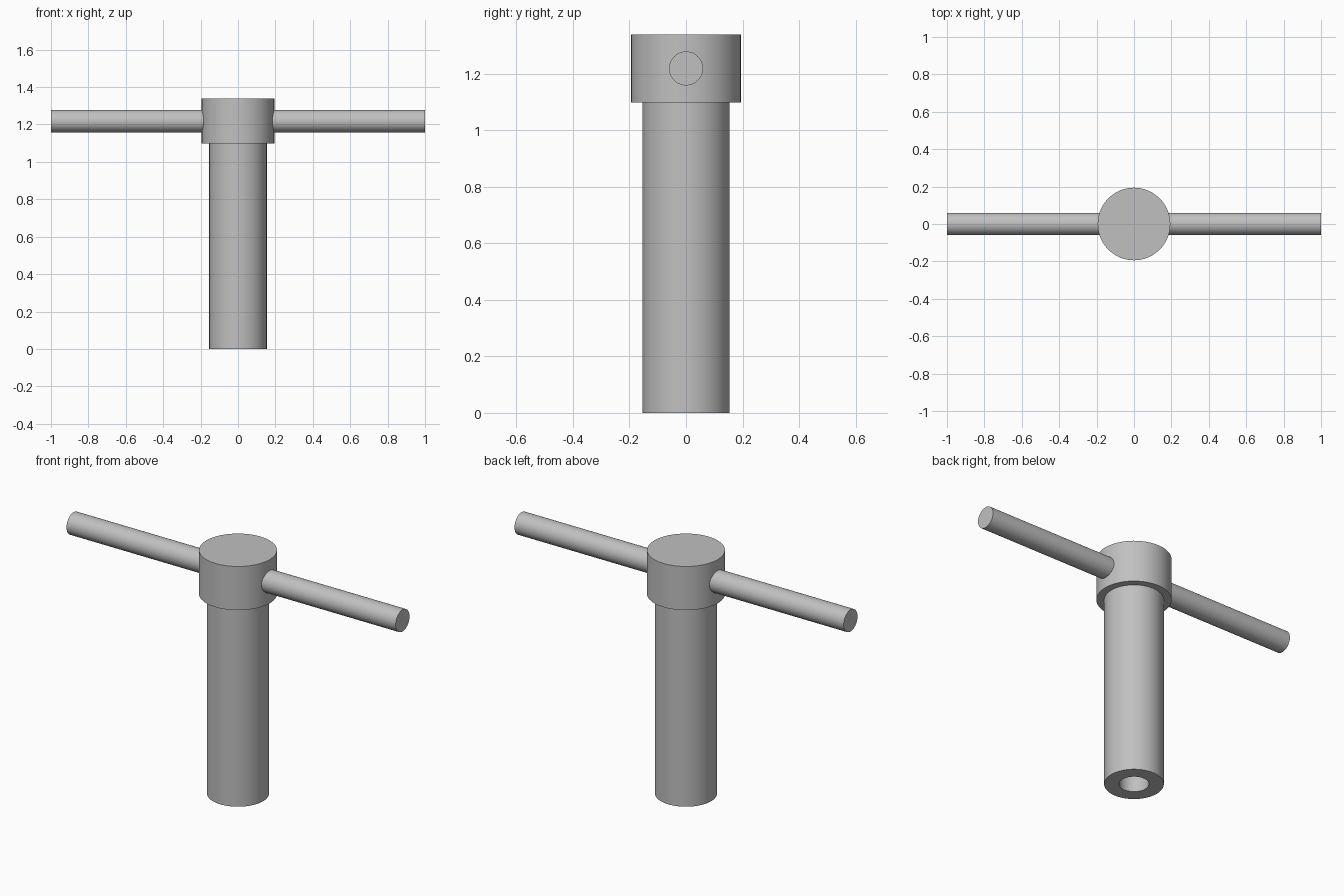
import bpy, bmesh, math
from mathutils import Matrix, Vector

cube = bpy.data.objects.get("Cube")
if cube:
    bpy.data.objects.remove(cube, do_unlink=True)

SIDES = 96

steel = bpy.data.materials.new("steel grey")
steel.use_nodes = True
GREY = (0.53, 0.53, 0.53, 1)
steel.diffuse_color = GREY
steel.node_tree.nodes["Principled BSDF"].inputs["Base Color"].default_value = GREY


def lathe(name, profile, transform=Matrix()):
    """Revolve (radius, height) points around z; ends lie on the axis."""
    bm = bmesh.new()
    verts = [bm.verts.new((r, 0, z)) for r, z in profile]
    edges = [bm.edges.new(pair) for pair in zip(verts, verts[1:])]
    bmesh.ops.spin(bm, geom=verts + edges, cent=Vector(), axis=(0, 0, 1),
                   angle=math.tau, steps=SIDES, use_merge=True)
    bmesh.ops.remove_doubles(bm, verts=bm.verts[:], dist=1e-5)
    bmesh.ops.recalc_face_normals(bm, faces=bm.faces[:])
    bm.transform(transform)
    mesh = bpy.data.meshes.new(name)
    bm.to_mesh(mesh)
    bm.free()
    mesh.materials.append(steel)
    obj = bpy.data.objects.new(name, mesh)
    bpy.context.collection.objects.link(obj)
    bpy.ops.object.select_all(action='DESELECT')
    obj.select_set(True)
    bpy.context.view_layer.objects.active = obj
    bpy.ops.object.shade_smooth_by_angle(angle=math.radians(30))
    return obj


# Shank and wider head in one turned piece, with a blind bore from below
shank, head, bore = 0.154, 0.194, 0.077
shoulder, top, bore_depth = 1.098, 1.338, 0.75
lathe("shank_and_head", [(0, bore_depth), (bore, bore_depth), (bore, 0), (shank, 0),
                         (shank, shoulder), (head, shoulder), (head, top), (0, top)])

# Cross bar through the head
bar = 0.06
lathe("cross_bar", [(0, -1), (bar, -1), (bar, 1), (0, 1)],
      Matrix.Translation((0, 0, 1.218)) @ Matrix.Rotation(math.pi / 2, 4, 'Y'))
